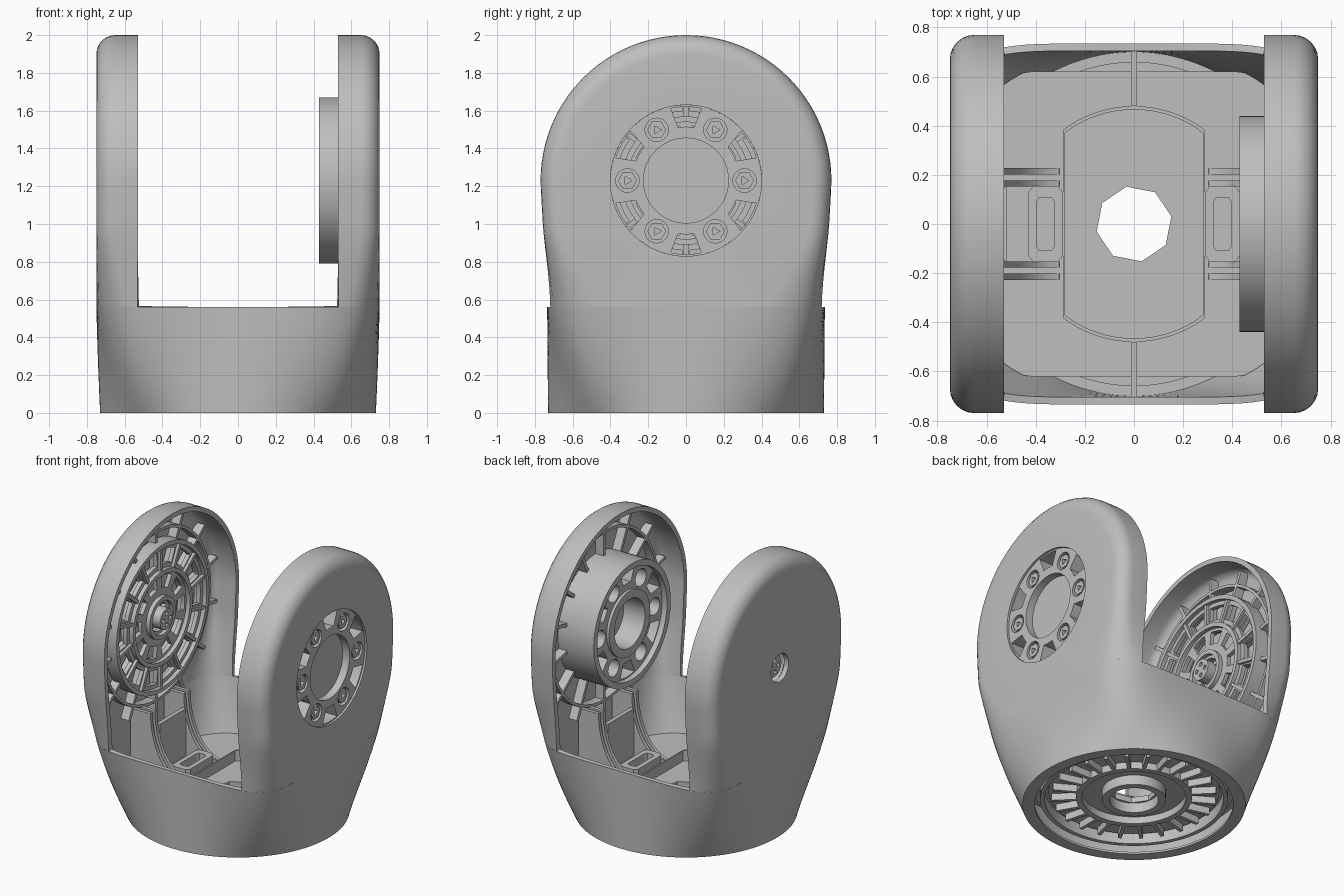
import bpy, bmesh
from math import sin, cos, pi, radians
from mathutils import Matrix, Vector

old = bpy.data.objects.get("Cube")
if old:
    bpy.data.objects.remove(old, do_unlink=True)

GREY = (0.52, 0.52, 0.52, 1)
mat = bpy.data.materials.new("neutral grey")
mat.use_nodes = True
mat.diffuse_color = GREY
mat.node_tree.nodes["Principled BSDF"].inputs["Base Color"].default_value = GREY

HUB = 1.23      # height of the joint axis
RIM = 0.56      # top of the base wall
POWER = 6       # squareness of the base at the rim
AXES = {
    "x": Matrix(((0, 0, 1), (1, 0, 0), (0, 1, 0))),
    "y": Matrix(((1, 0, 0), (0, 0, -1), (0, 1, 0))),
    "z": Matrix.Identity(3),
}


def finish(name, mesh):
    ob = bpy.data.objects.new(name, mesh)
    bpy.context.collection.objects.link(ob)
    mesh.materials.append(mat)
    bpy.ops.object.select_all(action="DESELECT")
    ob.select_set(True)
    bpy.context.view_layer.objects.active = ob
    return ob


def slab(name, loops, lo, hi, axis="x"):
    """Extrude closed outlines (later ones are holes) between lo and hi on an axis."""
    cu = bpy.data.curves.new(name, "CURVE")
    cu.dimensions = "2D"
    cu.fill_mode = "BOTH"
    cu.extrude = abs(hi - lo) / 2
    for loop in loops:
        sp = cu.splines.new("POLY")
        sp.points.add(len(loop) - 1)
        for p, (u, v) in zip(sp.points, loop):
            p.co = (u, v, 0, 1)
        sp.use_cyclic_u = True
    tmp = bpy.data.objects.new(name + " outline", cu)
    bpy.context.collection.objects.link(tmp)
    bpy.context.view_layer.update()
    dg = bpy.context.evaluated_depsgraph_get()
    mesh = bpy.data.meshes.new_from_object(tmp.evaluated_get(dg))
    bpy.data.objects.remove(tmp, do_unlink=True)
    shift = Vector([(lo + hi) / 2 if a == axis else 0 for a in "xyz"])
    mesh.transform(Matrix.Translation(shift) @ AXES[axis].to_4x4())
    mesh.materials.clear()
    finish(name, mesh)
    bpy.ops.object.shade_smooth_by_angle(angle=radians(30))


def circle(r, n=48, cu=0, cv=0, turn=0):
    return [(cu + r * cos(turn + 2 * pi * i / n), cv + r * sin(turn + 2 * pi * i / n))
            for i in range(n)]


def hub(r, n=48):
    return circle(r, n, 0, HUB)


def rect(u0, u1, v0, v1):
    return [(u0, v0), (u1, v0), (u1, v1), (u0, v1)]


def sector(r0, r1, mid, half, cv=0, outer=1.0):
    """Ring segment; outer narrows or widens its outer edge."""
    steps = [k / 3 - 1 for k in range(7)]
    return ([(r0 * cos(mid + half * s), cv + r0 * sin(mid + half * s)) for s in steps] +
            [(r1 * cos(mid - half * s * outer), cv + r1 * sin(mid - half * s * outer)) for s in steps])


def spoke(r0, r1, a, w, cv=0):
    c, s = cos(a), sin(a)
    return [(r * c - t * s, cv + r * s + t * c)
            for r, t in ((r0, -w), (r1, -w), (r1, w), (r0, w))]


def shell(name, rings, skip, thickness):
    """Skin a list of closed rings, then give the skin a wall thickness."""
    bm = bmesh.new()
    rows = [[bm.verts.new(p) for p in ring] for ring in rings]
    n = len(rows[0])
    for k, (a, b) in enumerate(zip(rows, rows[1:])):
        for i in range(n):
            if not skip(k, i):
                j = (i + 1) % n
                bm.faces.new((a[i], a[j], b[j], b[i]))
    bmesh.ops.recalc_face_normals(bm, faces=bm.faces)
    # the skin must face away from the axis of the model
    if sum((f.normal.x * f.calc_center_median().x) * f.calc_area() for f in bm.faces) < 0:
        bmesh.ops.reverse_faces(bm, faces=bm.faces)
    mesh = bpy.data.meshes.new(name)
    bm.to_mesh(mesh)
    bm.free()
    ob = finish(name, mesh)
    mod = ob.modifiers.new("wall", "SOLIDIFY")
    mod.thickness = thickness
    mod.offset = -1
    bpy.ops.object.convert(target="MESH")
    bpy.ops.object.shade_smooth_by_angle(angle=radians(35))


# --- Base wall: round at the foot, squarer where the arms start
def section(z, scale=1.0, n=160):
    t = min(z / RIM, 1)
    s = 1.3 * t - 0.3 * t * t
    pts = []
    for i in range(n):
        a = 2 * pi * i / n
        box = (abs(cos(a) / 0.75) ** POWER + abs(sin(a) / 0.735) ** POWER) ** (-1 / POWER)
        r = (0.73 + (box - 0.73) * s) * scale
        pts.append((r * cos(a), r * sin(a)))
    return pts


rings = [[(x, y, RIM * k / 10) for x, y in section(RIM * k / 10)] for k in range(11)]
shell("base_wall", rings, lambda k, i: False, 0.03)


# --- Arms: hollow rounded plates that blend into the base section at the rim
FILLET = [(0, 0.53), (0, 0.65)]
FILLET += [(0.1 * (1 - cos(k * pi / 12)), 0.65 + 0.1 * sin(k * pi / 12)) for k in range(1, 7)]


def rim_x(y):
    return 0.75 * (1 - (abs(y) / 0.735) ** POWER) ** (1 / POWER)


def arm_ring(k, sign):
    inset, x = FILLET[k]
    rim_y = 0.735 * sin(radians(69 - 59 * k / 7)) ** (2 / POWER)
    side = []
    for i in range(12):
        z = RIM + (HUB - RIM) * i / 12
        w = max(0, (0.98 - z) / (0.98 - RIM)) ** 1.5
        y = 0.77 - 0.044 * ((HUB - z) / (HUB - RIM)) ** 1.2 - inset
        side.append((sign * (x + (rim_x(rim_y) - x) * w), y + (rim_y - y) * w, z))
    r = 0.77 - inset
    arc = [(sign * x, r * cos(pi * i / 48), HUB + r * sin(pi * i / 48)) for i in range(49)]
    across = [rim_y * (i / 6 - 1) for i in range(1, 12)]
    floor = [(sign * rim_x(y), y, RIM) for y in across]
    return side + arc + [(u, -y, z) for u, y, z in reversed(side)] + floor


def arm(name, sign, hole):
    rings = [arm_ring(k, sign) for k in range(len(FILLET))]
    opening = []
    for x, y, z in rings[-1]:
        d = Vector((0, y, z - HUB)).normalized() * hole
        opening.append((sign * 0.75, d.y, HUB + d.z))
    rings.append(opening)
    last = len(rings) - 2
    shell(name, rings, lambda k, i: k < last and i >= 72, 0.035)


arm("left_arm", 1, 0.40)
arm("right_arm", -1, 0.10)

# --- Stiffening ribs inside both arms
for side, sign, r0 in (("left", 1, 0.43), ("right", -1, 0.52)):
    for k in range(14):
        slab(f"{side}_arm_rib", [spoke(r0, 0.71, 2 * pi * (k + 0.5) / 14, 0.012, HUB)],
             sign * 0.65, sign * 0.72)
    slab(f"{side}_arm_rib_ring", [hub(0.62), hub(0.60)], sign * 0.65, sign * 0.72)

# --- Bearing web of the right arm with windows, rings and a hub
windows = [sector(0.37, 0.47, 2 * pi * k / 14, 0.17, HUB) for k in range(14)]
petals = [sector(0.20, 0.29, 2 * pi * k / 10, 0.2, HUB) for k in range(10)]
slab("right_bearing_web", [hub(0.53), hub(0.10)] + windows + petals, -0.66, -0.63)
for r in (0.53, 0.34, 0.15):
    slab("right_bearing_ring", [hub(r), hub(r - 0.03)], -0.70, -0.60)
for k in range(14):
    slab("right_bearing_spoke", [spoke(0.33, 0.52, 2 * pi * (k + 0.5) / 14, 0.012, HUB)], -0.70, -0.61)
slab("right_hub_plug", [hub(0.075)] + [circle(0.015, 12, 0.04 * cos(a), HUB + 0.04 * sin(a))
     for a in (0, pi / 2, pi, 3 * pi / 2)], -0.71, -0.57)
for a in (0.5, 0.5 + pi):
    slab("right_hub_strut", [spoke(0.06, 0.13, a, 0.015, HUB)], -0.66, -0.63)

# --- Drive unit in the left arm: ring body with through pockets, bolts and a hub
slab("drive_housing", [hub(0.44, 64), hub(0.398, 64)], 0.43, 0.715)
pockets, seats, bolts = [], [], []
for k in range(12):
    a = pi * k / 6
    cy, cz = 0.31 * cos(a), HUB + 0.31 * sin(a)
    if k % 2:
        pockets.append(sector(0.285, 0.39, a, 0.15, HUB, outer=1.4))
    else:
        seats.append(circle(0.062, 24, cy, cz))
        bolts.append((cy, cz))
slab("drive_body", [hub(0.40, 64), hub(0.225)] + pockets + seats, 0.47, 0.735)
for cy, cz in bolts:
    slab("drive_bolt", [circle(0.05, 6, cy, cz), circle(0.025, 3, cy, cz)], 0.66, 0.73)
    slab("drive_bolt_seat", [circle(0.064, 24, cy, cz)], 0.64, 0.68)
slab("drive_hub", [hub(0.235), hub(0.175)], 0.45, 0.67)
slab("drive_hub_cap", [hub(0.228)], 0.62, 0.68)

# --- Floor of the base with a lowered middle
clamp = [(x, max(-0.62, min(0.62, y))) for x, y in section(0.16, 0.97)]
well = [(max(-0.29, min(0.29, x)), y) for x, y in circle(0.48, 96)]
lip = [(x * 0.97, y * 0.97) for x, y in well]
slab("floor", [clamp, well], 0.15, 0.20, "z")
slab("well_lip", [well, lip], 0.10, 0.215, "z")
slab("well_floor", [circle(0.56, 64), circle(0.155, 8, turn=0.2)], 0.10, 0.14, "z")

# --- Curved gussets and cable blocks joining the floor to each arm
for side, sign in (("left", 1), ("right", -1)):
    curve = [(0.27 + 0.27 * cos(k * pi / 24), 0.64 - 0.44 * sin(k * pi / 24)) for k in range(12)]
    prof = [(sign * x, z) for x, z in curve + [(0.29, 0.18), (0.70, 0.18), (0.70, 0.64)]]
    for y in (-0.215, -0.165, 0.165, 0.215):
        slab(f"{side}_gusset", [prof], y - 0.013, y + 0.013, "y")
    frame = [(sign * x, y) for x, y in ((0.29, -0.13), (0.31, -0.155), (0.41, -0.155), (0.43, -0.13),
                                        (0.43, 0.13), (0.41, 0.155), (0.31, 0.155), (0.29, 0.13))]
    slot = [(sign * 0.36 + (x - sign * 0.36) * 0.5, y * 0.7) for x, y in frame]
    slab(f"{side}_cable_block", [frame, slot], 0.18, 0.27, "z")
    slab(f"{side}_arm_back_wall", [rect(-0.15, 0.15, 0.18, 0.54)], sign * 0.52, sign * 0.55)

# --- Seam ribs at the front and back of the base
for lo, hi in ((0.48, 0.71), (-0.71, -0.48)):
    slab("seam_rib", [rect(-0.012, 0.012, lo, hi)], 0.18, 0.26, "z")

# --- Underside: foot ring, turntable rings, ribs and centre collar
slab("foot_ring", [circle(0.728, 96), circle(0.65, 96)], 0, 0.015, "z")
slab("turntable_outer_ring", [circle(0.615, 96), circle(0.585, 96)], 0.04, 0.17, "z")
slab("turntable_inner_ring", [circle(0.38, 64), circle(0.34, 64)], 0.05, 0.12, "z")
slab("turntable_plate", [circle(0.66, 96), circle(0.52, 96)], 0.12, 0.15, "z")
slab("centre_collar", [circle(0.21), circle(0.16)], 0.03, 0.12, "z")
for k in range(24):
    slab("turntable_rib", [spoke(0.37, 0.54, pi * k / 12, 0.012)], 0.05, 0.13, "z")
